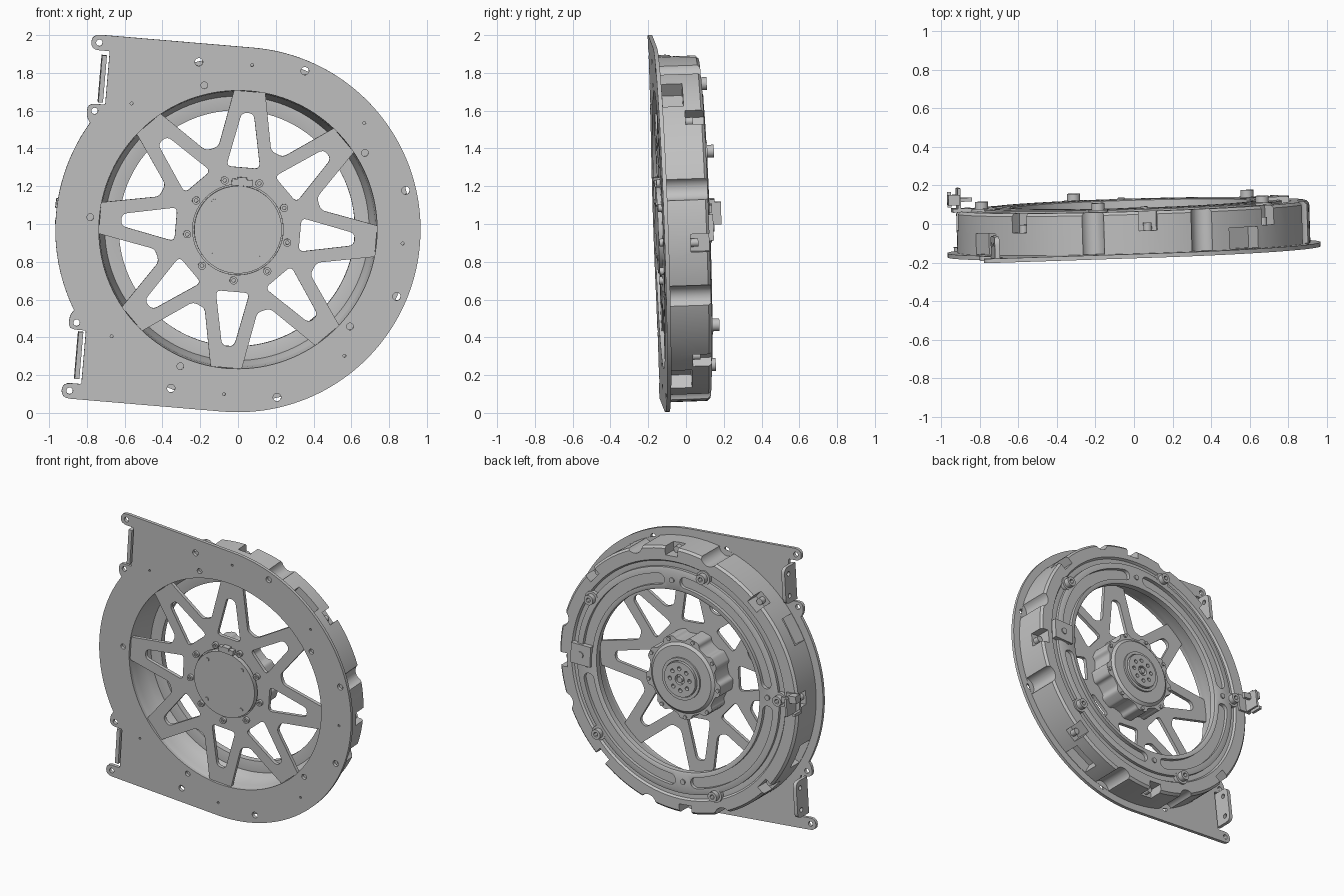
import bpy, bmesh, math
from mathutils import Matrix, Vector

cube = bpy.data.objects.get("Cube")
if cube:
    bpy.data.objects.remove(cube, do_unlink=True)

grey = bpy.data.materials.new("plain grey")
grey.use_nodes = True
GREY = (0.54, 0.54, 0.54, 1)
grey.diffuse_color = GREY
grey.node_tree.nodes["Principled BSDF"].inputs["Base Color"].default_value = GREY

# Wheel frame: x across, z up, y from the front face backwards; rolled and tilted
tilt = Vector((0, 1, 0)).rotation_difference(Vector((-0.03, 1, 0.035))).to_matrix().to_4x4()
FRAME = Matrix.Translation((0, -0.144, 0.97)) @ tilt @ Matrix.Rotation(math.radians(4.85), 4, 'Y')
parts = []


def finish(name, bm):
    bmesh.ops.remove_doubles(bm, verts=bm.verts, dist=1e-5)
    bmesh.ops.recalc_face_normals(bm, faces=bm.faces)
    mesh = bpy.data.meshes.new(name)
    bm.to_mesh(mesh)
    bm.free()
    mesh.materials.append(grey)
    obj = bpy.data.objects.new(name, mesh)
    bpy.context.scene.collection.objects.link(obj)
    obj.matrix_world = FRAME
    parts.append(obj)
    return obj


def polar(r, deg, side=0.0):
    a = math.radians(deg)
    return (r * math.cos(a) - side * math.sin(a), r * math.sin(a) + side * math.cos(a))


def arc(r, a0, a1, n, centre=(0, 0)):
    pts = [polar(r, a0 + (a1 - a0) * i / n) for i in range(n + 1)]
    return [(x + centre[0], y + centre[1]) for x, y in pts]


def circle(centre, r, n=20):
    return arc(r, 0, 360, n, centre)[:-1]


def rounded(points):
    """Round each (x, y, radius) corner of a closed loop."""
    out = []
    for i, (x, y, r) in enumerate(points):
        p = Vector((x, y))
        if r == 0:
            out.append((x, y))
            continue
        a = Vector(points[i - 1][:2]) - p
        b = Vector(points[(i + 1) % len(points)][:2]) - p
        a = p + a.normalized() * min(r, a.length * 0.49)
        b = p + b.normalized() * min(r, b.length * 0.49)
        for t in (0, 0.25, 0.5, 0.75, 1):
            out.append(tuple(a * (1 - t) ** 2 + p * 2 * t * (1 - t) + b * t * t))
    return out


def sheet(bm, loops, d0, d1, sideways=False):
    """Extrude an outline with holes from depth d0 to d1."""
    cu = bpy.data.curves.new("outline", 'CURVE')
    cu.dimensions = '2D'
    cu.fill_mode = 'BOTH'
    cu.extrude = (d1 - d0) / 2
    for loop in loops:
        s = cu.splines.new('POLY')
        s.points.add(len(loop) - 1)
        for p, q in zip(s.points, loop):
            p.co = (q[0], q[1], 0, 1)
        s.use_cyclic_u = True
    tmp = bpy.data.objects.new("outline", cu)
    bpy.context.scene.collection.objects.link(tmp)
    dg = bpy.context.evaluated_depsgraph_get()
    mesh = bpy.data.meshes.new_from_object(tmp.evaluated_get(dg))
    mid = (d0 + d1) / 2
    for v in mesh.vertices:
        x, y, z = v.co
        v.co = (mid + z, x, y) if sideways else (x, mid + z, y)
    bm.from_mesh(mesh)
    bpy.data.objects.remove(tmp, do_unlink=True)
    bpy.data.curves.remove(cu)
    bpy.data.meshes.remove(mesh)


def rod(bm, centre, r, d0, d1, n=20, r_back=None):
    m = Matrix.Translation((centre[0], (d0 + d1) / 2, centre[1])) @ Matrix.Rotation(-math.pi / 2, 4, 'X')
    bmesh.ops.create_cone(bm, cap_ends=True, segments=n, radius1=r, radius2=r_back or r, depth=d1 - d0, matrix=m)


def block(bm, r, deg, size, depth):
    """Box centred at a polar position; size is radial, depth-wise, tangential."""
    x, z = polar(r, deg)
    m = Matrix.Translation((x, depth, z)) @ Matrix.Rotation(-math.radians(deg), 4, 'Y') @ Matrix.Diagonal((*size, 1))
    bmesh.ops.create_cube(bm, size=1, matrix=m)


def lathe(bm, profile, n=128):
    rings = []
    for i in range(n):
        c = [polar(r, 360 * i / n) for r, d in profile]
        rings.append([bm.verts.new((x, d, z)) for (x, z), (r, d) in zip(c, profile)])
    for i in range(n):
        a, b = rings[i], rings[(i + 1) % n]
        for j in range(len(profile)):
            k = (j + 1) % len(profile)
            bm.faces.new((a[j], a[k], b[k], b[j]))


HOLES = (108, 72, 18, -18, -72, -108)
BOLTS = [36 + 72 * k for k in range(5)]
EIGHTHS = [45 * k for k in range(8)]
HUB_SCREWS = [110 + 40 * k for k in range(9)]

# Front plate with ears on its left edge
ear = [(-0.858, 0.967, 0.05), (-0.858, 0.885, 0.045), (-0.757, 0.885, 0.01),
       (-0.757, 0.60, 0.01), (-0.85, 0.60, 0.04), (-0.85, 0.53, 0.05)]
outline = [(x, y, 0) for x, y in arc(0.967, -90, 90, 72)] + ear
outline += [(x, y, 0) for x, y in arc(0.967, 149, 211, 24)]
outline += [(x, -y, r) for x, y, r in reversed(ear)]
loops = [rounded(outline), circle((0, 0), 0.737, 128)]
loops += [circle(polar(0.912, a), 0.021) for a in HOLES]
loops += [circle(polar(0.785, a), 0.018) for a in BOLTS]
loops += [circle((x, s * y), 0.017) for s in (1, -1) for x, y in ((-0.816, 0.925), (-0.81, 0.563))]
loops += [circle(polar(0.875, a), 0.008, 10) for a in EIGHTHS if a != 180]
bm = bmesh.new()
sheet(bm, loops, 0, 0.022)
finish("front_plate", bm)

# Bent flanges beside the ears
for s, label in ((1, "upper"), (-1, "lower")):
    flange = [(0.0, 0.61 * s, 0), (0.13, 0.61 * s, 0.04), (0.13, 0.86 * s, 0.04), (0.0, 0.86 * s, 0)]
    bm = bmesh.new()
    sheet(bm, [rounded(flange)] + [circle((0.085, v * s), 0.016, 14) for v in (0.66, 0.81)],
          -0.795, -0.77, True)
    finish(label + "_flange", bm)

# Star of eight V-shaped spokes, set just behind the plate's face
star, windows = [], []
for a in EIGHTHS:
    star += [(*polar(0.734, a, s), 0) for s in (-0.083, 0.083)]
    star += [(*polar(0.45, a + 22.5, s), 0.025) for s in (-0.035, 0.035)]
    windows.append(rounded([(*polar(r, a, s), 0.03) for r, s in
                            ((0.62, -0.032), (0.62, 0.032), (0.33, 0.09), (0.33, -0.09))]))
bm = bmesh.new()
sheet(bm, [rounded(star), circle((0, 0), 0.24, 72)] + windows, 0.012, 0.036)
finish("spoke_star", bm)

# Drum housing, cut by scallops, notches and pockets
bm = bmesh.new()
lathe(bm, [(0.737, 0.021), (0.915, 0.021), (0.915, 0.225), (0.90, 0.24), (0.82, 0.24), (0.81, 0.225),
           (0.735, 0.225), (0.70, 0.21), (0.70, 0.19), (0.722, 0.15), (0.73, 0.06)])
drum = finish("drum_housing", bm)
cut = bmesh.new()
for a in HOLES:
    rod(cut, polar(0.935, a), 0.062, 0.023, 0.3, 32)
for a in EIGHTHS:
    block(cut, 0.91, a, (0.11, 0.14, 0.095), 0.21)
for a in (56, -56, 152, -152):
    block(cut, 0.91, a, (0.16, 0.11, 0.19), 0.08)

# Back ring with four curved grooves
bm = bmesh.new()
lathe(bm, [(0.625, 0.205), (0.69, 0.195), (0.735, 0.20), (0.775, 0.222), (0.775, 0.245), (0.755, 0.25),
           (0.635, 0.25), (0.625, 0.245)])
ring = finish("back_ring", bm)
groove = bmesh.new()
for k in range(4):
    a0, a1 = 8 + 90 * k, 82 + 90 * k
    loop = arc(0.732, a0, a1, 24) + arc(0.038, a1, a1 + 180, 8, polar(0.694, a1))[1:-1]
    loop += arc(0.656, a1, a0, 24) + arc(0.038, a0 + 180, a0 + 360, 8, polar(0.694, a0))[1:-1]
    sheet(groove, [loop], 0.225, 0.3)

for target, cutter_bm, name in ((drum, cut, "drum_cutter"), (ring, groove, "groove_cutter")):
    cutter = finish(name, cutter_bm)
    parts.remove(cutter)
    mod = target.modifiers.new("cuts", 'BOOLEAN')
    mod.operation = 'DIFFERENCE'
    mod.solver = 'EXACT'
    mod.object = cutter
    dg = bpy.context.evaluated_depsgraph_get()
    mesh = bpy.data.meshes.new_from_object(target.evaluated_get(dg))
    target.modifiers.clear()
    target.data = mesh
    bpy.data.objects.remove(cutter, do_unlink=True)

# Socket bolts through the drum and small studs in the notches
bm = bmesh.new()
for a in BOLTS:
    c = polar(0.785, a)
    rod(bm, c, 0.05, 0.2, 0.25)
    sheet(bm, [circle(c, 0.034), circle(c, 0.017, 6)], 0.24, 0.285)
for a in EIGHTHS:
    rod(bm, polar(0.88, a), 0.022, 0.13, 0.18)
for k in range(4):
    rod(bm, polar(0.693, 90 * k), 0.018, 0.24, 0.258)
finish("drum_bolts", bm)

# Clamp block across the ring, opposite the ears
bm = bmesh.new()
block(bm, 0.735, 5, (0.15, 0.035, 0.14), 0.248)
rod(bm, polar(0.735, 5), 0.022, 0.25, 0.272)
finish("ring_clamp", bm)

# Hub: lobed motor body, front cap with screws, rear step
lobes = []
for a in HUB_SCREWS:
    lobes += [(*polar(0.288, a + t), 0.02) for t in (-8, 8)]
    lobes += [(*polar(0.258, a + t), 0.015) for t in (12, 28)]
bm = bmesh.new()
sheet(bm, [rounded(lobes)], 0.03, 0.185)
rod(bm, (0, 0), 0.25, 0.18, 0.2, 72, 0.225)
rod(bm, (0, 0), 0.232, -0.01, 0.04, 72)
for a in HUB_SCREWS:
    c = polar(0.27, a)
    sheet(bm, [circle(c, 0.021), circle(c, 0.01, 6)], -0.008, 0.014)
    rod(bm, c, 0.013, 0.18, 0.195, 12)
for a in (50, 135, -45, -130):
    rod(bm, polar(0.195, a), 0.014, -0.016, 0, 12)
finish("hub_body", bm)
bm = bmesh.new()
sheet(bm, [circle((0, 0), 0.12, 48), circle((0, 0), 0.035, 24)]
      + [circle(polar(0.075, a), 0.014, 12) for a in EIGHTHS], 0.195, 0.225)
sheet(bm, [circle((0, 0), 0.145, 48), circle((0, 0), 0.125, 48)], 0.195, 0.212)
rod(bm, (0, 0), 0.02, 0.195, 0.228)
finish("output_flange", bm)
bm = bmesh.new()
block(bm, 0.25, 90, (0.035, 0.035, 0.11), 0.0)
block(bm, 0.268, 90, (0.02, 0.045, 0.05), 0.0)
finish("cable_socket", bm)

# Sensor bracket on the ear side of the rim
bm = bmesh.new()
block(bm, 0.89, 180, (0.10, 0.02, 0.12), 0.245)
block(bm, 0.905, 180, (0.015, 0.12, 0.12), 0.30)
block(bm, 0.935, 177, (0.06, 0.055, 0.05), 0.30)
block(bm, 0.95, 183, (0.02, 0.08, 0.02), 0.30)
block(bm, 0.87, 178, (0.06, 0.02, 0.04), 0.30)
finish("sensor_bracket", bm)

# Smooth round faces, keep edges crisp
bpy.ops.object.select_all(action='DESELECT')
for obj in parts:
    obj.select_set(True)
bpy.context.view_layer.objects.active = parts[0]
bpy.ops.object.shade_smooth_by_angle(angle=math.radians(30))
